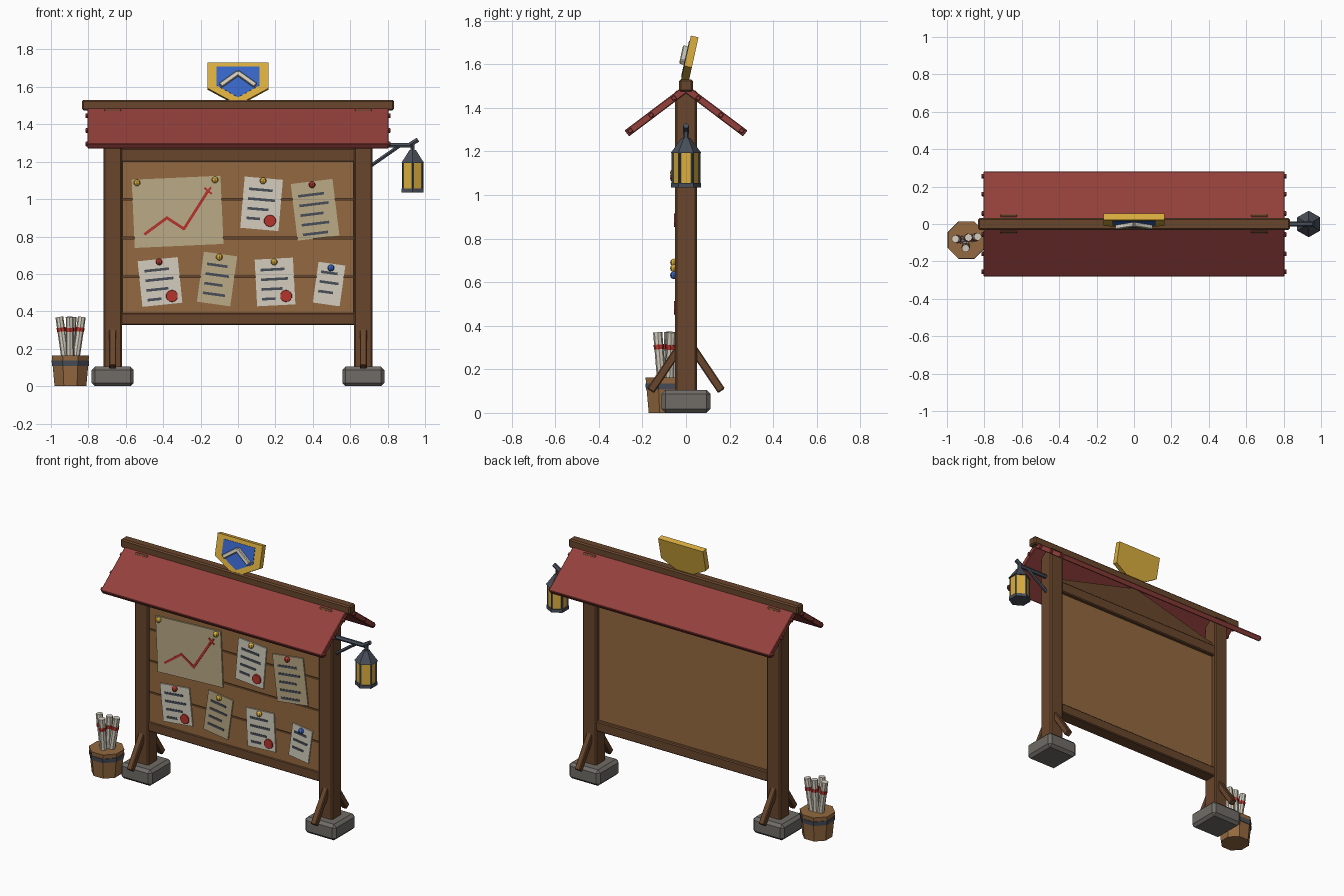
import bpy, bmesh, math
from mathutils import Matrix, Vector

cube = bpy.data.objects.get("Cube")
if cube:
    bpy.data.objects.remove(cube, do_unlink=True)


def material(name, *rgb):
    col = [((c / 255 + 0.055) / 1.055) ** 2.4 for c in rgb] + [1.0]
    m = bpy.data.materials.new(name)
    m.use_nodes = True
    m.diffuse_color = col
    bsdf = next(n for n in m.node_tree.nodes if n.type == 'BSDF_PRINCIPLED')
    bsdf.inputs["Base Color"].default_value = col
    bsdf.inputs["Roughness"].default_value = 0.8
    return m


DARK = material("dark_wood", 104, 70, 44)
WOOD = material("plank_wood", 148, 105, 64)
ROOF = material("roof_red", 147, 64, 59)
PAPER = material("white_paper", 212, 206, 190)
PARCH = material("parchment", 186, 170, 134)
RED = material("seal_red", 182, 52, 44)
GOLD = material("gold", 220, 175, 62)
IRON = material("iron", 72, 78, 89)
STONE = material("stone", 112, 108, 103)
BLUE = material("blue", 56, 102, 200)


def finish(name, bm, mat, matrix=Matrix()):
    bmesh.ops.recalc_face_normals(bm, faces=bm.faces)
    me = bpy.data.meshes.new(name)
    bm.to_mesh(me)
    bm.free()
    me.materials.append(mat)
    ob = bpy.data.objects.new(name, me)
    ob.matrix_world = matrix
    bpy.context.collection.objects.link(ob)
    return ob


def place(loc, axis='X', deg=0):
    return Matrix.Translation(loc) @ Matrix.Rotation(math.radians(deg), 4, axis)


def box(name, size, mat, matrix, bevel=0.0):
    bm = bmesh.new()
    bmesh.ops.create_cube(bm, size=1)
    bmesh.ops.scale(bm, vec=size, verts=bm.verts)
    if bevel:
        bmesh.ops.bevel(bm, geom=bm.edges[:], offset=bevel, segments=1, affect='EDGES')
    return finish(name, bm, mat, matrix)


def rod(name, a, b, r1, r2, sides, mat, turn=0):
    """Prism or cone running from a to b."""
    a, b = Vector(a), Vector(b)
    bm = bmesh.new()
    bmesh.ops.create_cone(bm, cap_ends=True, segments=sides, radius1=r1, radius2=r2,
                          depth=(b - a).length)
    q = Vector((0, 0, 1)).rotation_difference(b - a).to_matrix().to_4x4()
    m = Matrix.Translation((a + b) / 2) @ q @ Matrix.Rotation(math.radians(turn), 4, 'Z')
    return finish(name, bm, mat, m)


def plate(name, pts, y0, y1, mat, matrix=Matrix()):
    """Outline in x and z, extruded along y."""
    bm = bmesh.new()
    face = bm.faces.new([bm.verts.new((x, y0, z)) for x, z in pts])
    ext = bmesh.ops.extrude_face_region(bm, geom=[face])
    bmesh.ops.translate(bm, vec=(0, y1 - y0, 0),
                        verts=[v for v in ext['geom'] if isinstance(v, bmesh.types.BMVert)])
    return finish(name, bm, mat, matrix)


# Posts, stone footings and braces
for s, side in ((-1, "right"), (1, "left")):
    x = s * 0.67
    box(f"{side}_post", (0.1, 0.1, 1.43), DARK, place((x, 0, 0.765)), 0.008)
    box(f"{side}_footing", (0.225, 0.225, 0.105), STONE, place((x, 0, 0.0525)), 0.018)
    for t, end in ((-1, "front"), (1, "back")):
        box(f"{side}_{end}_brace", (0.038, 0.038, 0.25), DARK,
            place((x, t * 0.093, 0.205), 'X', t * 34), 0.005)

# Board: backing, planks, rails and pediment
box("backing_board", (1.25, 0.04, 0.84), WOOD, place((0, 0.0, 0.795)))
box("plank_gaps", (1.25, 0.01, 0.84), DARK, place((0, -0.024, 0.795)))
for i in range(4):
    box(f"plank_{i + 1}", (1.235, 0.012, 0.198), WOOD, place((0, -0.033, 0.482 + 0.207 * i)))
box("bottom_rail", (1.25, 0.088, 0.066), DARK, place((0, 0, 0.36)), 0.006)
box("top_rail", (1.25, 0.088, 0.072), DARK, place((0, 0, 1.235)), 0.006)
plate("pediment", [(-0.62, 1.27), (0.62, 1.27), (0.62, 1.3), (0, 1.46), (-0.62, 1.3)],
      -0.018, 0.018, DARK)

# Roof slopes with batten ends, and the ridge beam
for t, end in ((-1, "front"), (1, "back")):
    m = place((0, t * 0.136, 1.385), 'X', -t * 37)
    box(f"{end}_roof", (1.61, 0.34, 0.034), ROOF, m, 0.004)
    for i, d in enumerate((-0.1, 0.03, 0.15)):
        box(f"{end}_batten_{i + 1}", (1.632, 0.02, 0.02), ROOF,
            m @ Matrix.Translation((0, t * d, 0)), 0.003)
box("ridge_beam", (1.67, 0.062, 0.056), DARK, place((0, 0, 1.503)), 0.008)

# Crest sign leaning back on the ridge
lean = place((0, -0.028, 1.505), 'X', -12.5)
SHIELD = [(0, 0), (0.163, 0.09), (0.163, 0.232), (-0.163, 0.232), (-0.163, 0.09)]
plate("crest", SHIELD, 0.0, 0.036, GOLD, lean)
plate("crest_field", [(x * 0.7, 0.04 + z * 0.72) for x, z in SHIELD], -0.003, 0.001, BLUE, lean)
for s, side in ((-1, "right"), (1, "left")):
    box(f"{side}_emblem_arm", (0.12, 0.026, 0.026), PAPER,
        lean @ place((s * 0.045, -0.012, 0.138), 'Y', s * 36), 0.004)

# Pinned notices: x, z, width, height, tilt, material, line count, seal
NOTICES = {
    "map": (-0.323, 0.932, 0.475, 0.365, 2.6, PARCH, 0, None),
    "notice_1": (0.126, 0.975, 0.205, 0.275, -5, PAPER, 4, (0.171, 0.884)),
    "notice_2": (0.412, 0.943, 0.225, 0.305, 7, PARCH, 5, None),
    "notice_3": (-0.417, 0.557, 0.215, 0.245, 6, PAPER, 4, (-0.353, 0.482)),
    "notice_4": (-0.112, 0.573, 0.18, 0.27, -8, PARCH, 4, None),
    "notice_5": (0.198, 0.557, 0.205, 0.25, 3, PAPER, 4, (0.257, 0.482)),
    "notice_6": (0.487, 0.546, 0.145, 0.22, -8, PAPER, 3, None),
}
for name, (x, z, w, h, tilt, mat, lines, seal) in NOTICES.items():
    m = place((x, -0.043, z), 'Y', -tilt)
    box(name, (w, 0.008, h), mat, m)
    for i in range(lines):
        lw = w * (0.62, 0.7, 0.55, 0.66, 0.6)[i]
        if seal and i == 3:
            lw = w * 0.35
        lx = -0.36 * w + lw / 2
        box(f"{name}_line_{i + 1}", (lw, 0.004, 0.014), IRON,
            m @ Matrix.Translation((lx, -0.005, h * 0.27 - i * 0.052)))
    if seal:
        rod(f"{name}_seal", (seal[0], -0.044, seal[1]), (seal[0], -0.055, seal[1]),
            0.033, 0.031, 10, RED)

# Route drawn on the map, ending in a cross
route = [(-0.497, 0.814), (-0.38, 0.9), (-0.289, 0.841), (-0.16, 1.044)]
for i, (a, b) in enumerate(zip(route, route[1:])):
    dx, dz = b[0] - a[0], b[1] - a[1]
    box(f"route_{i + 1}", (math.hypot(dx, dz) + 0.01, 0.005, 0.015), RED,
        place(((a[0] + b[0]) / 2, -0.048, (a[1] + b[1]) / 2), 'Y',
              -math.degrees(math.atan2(dz, dx))))
for i, ang in enumerate((40, -50)):
    box(f"route_cross_{i + 1}", (0.05, 0.006, 0.011), RED, place((-0.16, -0.0485, 1.044), 'Y', ang))

# Round pins
PINS = [(-0.54, 1.087, GOLD), (-0.123, 1.103, GOLD), (0.134, 1.098, GOLD), (0.396, 1.077, RED),
        (-0.422, 0.664, RED), (-0.1, 0.69, GOLD), (0.193, 0.664, GOLD), (0.497, 0.632, BLUE)]
for i, (x, z, mat) in enumerate(PINS):
    bm = bmesh.new()
    bmesh.ops.create_uvsphere(bm, u_segments=8, v_segments=6, radius=0.018)
    finish(f"pin_{i + 1}", bm, mat, place((x, -0.055, z)))

# Lantern on an iron bracket
LX = 0.934
rod("bracket_arm", (0.71, 0, 1.288), (0.93, 0, 1.288), 0.014, 0.014, 6, IRON)
rod("bracket_tip", (0.91, 0, 1.285), (0.962, 0, 1.318), 0.014, 0.014, 6, IRON)
rod("bracket_strut", (0.71, 0, 1.178), (0.865, 0, 1.286), 0.011, 0.011, 6, IRON)
rod("lantern_hanger", (LX, 0, 1.25), (LX, 0, 1.30), 0.012, 0.012, 6, IRON)
rod("lantern_cap", (LX, 0, 1.192), (LX, 0, 1.262), 0.071, 0.02, 6, IRON, 0)
rod("lantern_glass", (LX, 0, 1.05), (LX, 0, 1.195), 0.06, 0.06, 6, GOLD, 0)
rod("lantern_base", (LX, 0, 1.035), (LX, 0, 1.056), 0.068, 0.068, 6, IRON, 0)
for i in range(6):
    a = math.radians(60 * i + 90)
    x, y = LX + 0.06 * math.cos(a), 0.06 * math.sin(a)
    rod(f"lantern_bar_{i + 1}", (x, y, 1.045), (x, y, 1.195), 0.006, 0.006, 4, IRON)

# Bucket of rolled scrolls
BX, BY = -0.896, -0.086
rod("bucket", (BX, BY, 0), (BX, BY, 0.163), 0.092, 0.108, 8, WOOD, 22.5)
rod("bucket_band", (BX, BY, 0.108), (BX, BY, 0.136), 0.106, 0.109, 8, IRON, 22.5)
TOPS = [(-0.955, -0.08), (-0.9, -0.13), (-0.885, -0.072), (-0.835, -0.068)]
for i, (x, y) in enumerate(TOPS):
    top = Vector((x, y, 0.37))
    foot = Vector((BX + (x - BX) * 0.35, BY + (y - BY) * 0.5, 0.1))
    rod(f"scroll_{i + 1}", foot, top, 0.021, 0.021, 8, PAPER)
    rod(f"scroll_ribbon_{i + 1}", foot.lerp(top, 0.71), foot.lerp(top, 0.79),
        0.0235, 0.0235, 8, RED)
